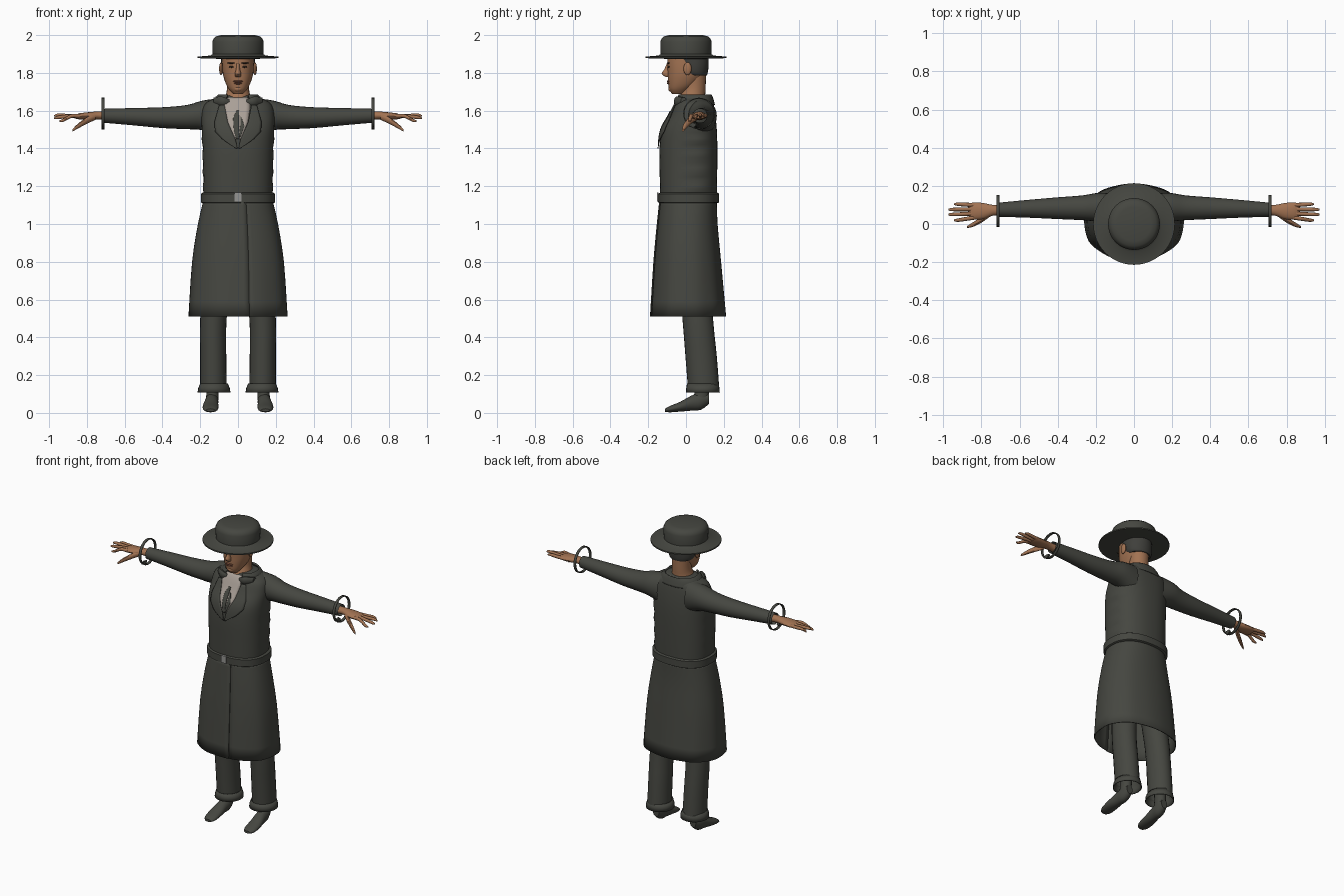
import bpy, bmesh, math
from mathutils import Matrix, Vector

cube = bpy.data.objects.get("Cube")
if cube:
    bpy.data.objects.remove(cube, do_unlink=True)


def material(name, rgb):
    m = bpy.data.materials.new(name)
    m.use_nodes = True
    m.diffuse_color = (*rgb, 1)
    m.node_tree.nodes["Principled BSDF"].inputs["Base Color"].default_value = (*rgb, 1)
    return m


COAT = material("charcoal cloth", (0.060, 0.062, 0.052))
SKIN = material("brown skin", (0.36, 0.17, 0.085))
SHIRT = material("pale shirt", (0.40, 0.35, 0.31))
METAL = material("grey buckle", (0.30, 0.30, 0.29))
HAIR = material("dark hair", (0.050, 0.050, 0.044))
LIPS = material("lip brown", (0.22, 0.085, 0.05))
EYES = material("eye dark", (0.05, 0.03, 0.02))


def finish(name, bm, mat, mirror=False, thick=0, angle=40):
    bmesh.ops.recalc_face_normals(bm, faces=bm.faces)
    me = bpy.data.meshes.new(name)
    bm.to_mesh(me)
    bm.free()
    me.materials.append(mat)
    ob = bpy.data.objects.new(name, me)
    bpy.context.collection.objects.link(ob)
    bpy.ops.object.select_all(action='DESELECT')
    ob.select_set(True)
    bpy.context.view_layer.objects.active = ob
    bpy.ops.object.shade_smooth_by_angle(angle=math.radians(angle))
    if thick:
        ob.modifiers.new("thickness", 'SOLIDIFY').thickness = thick
    if mirror:
        ob.modifiers.new("mirror", 'MIRROR')
    return ob


def refine(rings, steps):
    """Catmull-Rom interpolation of a list of cross-sections."""
    if steps < 2:
        return [tuple(r) for r in rings]
    out = []
    for i in range(len(rings) - 1):
        p0, p1 = rings[max(i - 1, 0)], rings[i]
        p2, p3 = rings[i + 1], rings[min(i + 2, len(rings) - 1)]
        for k in range(steps):
            t = k / steps
            out.append(tuple(
                b + .5 * t * (c - a + t * (2*a - 5*b + 4*c - d + t * (3*(b - c) + d - a)))
                for a, b, c, d in zip(p0, p1, p2, p3)))
    return out + [tuple(rings[-1])]


def power(v, n):
    return math.copysign(abs(v) ** (2 / n), v)


def loft(name, rings, mat, axis='z', seg=32, n=2.0, steps=3, caps=True,
         arc=None, warp=None, **kw):
    """Skin oval sections (position, centre a, centre b, radius a, radius b)."""
    bm = bmesh.new()
    rows = []
    for t, a, b, ra, rb in refine(rings, steps):
        row = []
        for i in range(seg + 1 if arc else seg):
            u = i / seg
            ang = arc[0] + (arc[1] - arc[0]) * u if arc else 2 * math.pi * u
            f = warp(u, ang, t) if warp else 1
            p = a + f * ra * power(math.cos(ang), n)
            q = b + f * rb * power(math.sin(ang), n)
            row.append(bm.verts.new({'z': (p, q, t), 'x': (t, p, q), 'y': (p, t, q)}[axis]))
        rows.append(row)
    for lo, hi in zip(rows, rows[1:]):
        for i in range(seg):
            j = (i + 1) % len(lo)
            bm.faces.new((lo[i], lo[j], hi[j], hi[i]))
    if caps:
        bm.faces.new(rows[0])
        bm.faces.new(rows[-1])
    return finish(name, bm, mat, **kw)


def blob(name, loc, size, mat, mirror=False):
    bm = bmesh.new()
    m = Matrix.Translation(loc) @ Matrix.Diagonal((*size, 1))
    bmesh.ops.create_uvsphere(bm, u_segments=16, v_segments=10, radius=1, matrix=m)
    return finish(name, bm, mat, mirror)


# Coat body, with creases along the flanks
TORSO_N = 2.4
TORSO = [(1.14, 0, .013, .183, .150), (1.25, 0, .013, .185, .152), (1.40, 0, .013, .188, .153),
         (1.50, 0, .018, .192, .145), (1.58, 0, .035, .192, .120), (1.635, 0, .043, .175, .102),
         (1.665, 0, .046, .125, .086), (1.68, 0, .045, .085, .066)]


def creases(u, ang, t):
    side = max(0, math.cos(ang * 2 - .6) ** 3) if math.sin(ang) > -.2 else 0
    return 1 + .025 * side * math.sin(t * 75) * (t < 1.48)


loft("coat_body", TORSO, COAT, n=TORSO_N, seg=48, steps=6, warp=creases)


def drape(name, rows, mat, lift, mirror=False):
    """Thin panel laid on the coat front; rows are (height, left x, right x)."""
    sections = refine(TORSO, 8)
    bm = bmesh.new()
    grid = []
    for k in range(len(rows) - 1):
        for s in range(7 if k == len(rows) - 2 else 6):
            z, x0, x1 = (a + (b - a) * s / 6 for a, b in zip(rows[k], rows[k + 1]))
            line = []
            i = max(j for j in range(len(sections) - 1) if sections[j][0] <= z)
            lo, hi = sections[i], sections[i + 1]
            f = (z - lo[0]) / (hi[0] - lo[0])
            _, _, cy, rx, ry = (a + (b - a) * f for a, b in zip(lo, hi))
            for c in range(7):
                x = x0 + (x1 - x0) * c / 6
                y = cy - ry * max(0, 1 - abs(x / rx) ** TORSO_N) ** (1 / TORSO_N)
                line.append(bm.verts.new((x, y - lift, z)))
            grid.append(line)
    for a, b in zip(grid, grid[1:]):
        for c in range(6):
            bm.faces.new((a[c], a[c + 1], b[c + 1], b[c]))
    finish(name, bm, mat, mirror, thick=.004)


drape("shirt_front", [(1.67, -.055, .055), (1.62, -.078, .065), (1.54, -.058, .052),
                      (1.45, -.018, .015)], SHIRT, .005)
drape("necktie", [(1.60, -.008, .006), (1.56, -.026, .004), (1.50, -.022, .004),
                  (1.45, -.010, .008)], COAT, .010)
drape("tie_tail", [(1.57, .012, .016), (1.52, .012, .034), (1.46, .004, .014)], COAT, .010)
drape("lapels", [(1.63, .072, .10), (1.54, .054, .125), (1.49, .032, .122),
                 (1.45, .014, .085), (1.40, .002, .012)], COAT, .010, True)

# Turned-up collar, open at the throat
loft("collar", [(1.63, 0, .046, .135, .108), (1.665, 0, .044, .125, .100),
                (1.685, 0, .044, .105, .092)], COAT, n=2.3, caps=False,
     arc=(math.radians(-62), math.radians(242)), thick=.01)
loft("collar_flaps", [(.045, -.047, 1.645, .008, .014), (.085, -.048, 1.65, .016, .026),
                      (.13, -.012, 1.65, .016, .020)], COAT, axis='x', seg=10, mirror=True)

# Skirt of the coat, wrapped so its front edge overlaps
start = -math.pi / 2 + .18


def overlap(u, ang, t):
    pleat = .012 * math.sin(ang * 9) * (1.14 - t)
    return 1 + .03 * max(0, (u - .85) / .15) + pleat


loft("coat_skirt", [(1.13, 0, .013, .182, .150), (1.0, 0, .008, .212, .159),
                    (.8, 0, .008, .243, .177), (.51, 0, .012, .262, .199)], COAT,
     seg=64, n=2.3, caps=False, arc=(start, start + 2 * math.pi), warp=overlap, thick=.006)

# Belt and buckle
loft("belt", [(1.11, 0, .014, .188, .153), (1.115, 0, .014, .196, .161), (1.16, 0, .014, .196, .161),
              (1.166, 0, .014, .186, .152)], COAT, seg=48, n=2.4, steps=1)
bm = bmesh.new()
bmesh.ops.create_cube(bm, size=1, matrix=Matrix.Translation((0, -.149, 1.142))
                      @ Matrix.Diagonal((.038, .009, .048, 1)))
finish("buckle", bm, METAL)

# Sleeves and loose wrist bands
loft("sleeves", [(.10, .085, 1.565, .075, .10), (.19, .088, 1.575, .075, .078),
                 (.27, .085, 1.566, .065, .064), (.40, .083, 1.563, .057, .055),
                 (.55, .08, 1.568, .047, .046), (.71, .075, 1.573, .037, .037)], COAT,
     axis='x', seg=24, caps=False, mirror=True)
loft("wrist_bands", [(.706, .069, 1.585, .084, .084), (.722, .069, 1.585, .084, .084)], COAT,
     axis='x', seg=28, steps=1, caps=False, thick=.006, mirror=True)
loft("band_tabs", [(.708, .035, 1.528, .022, .012), (.720, .032, 1.524, .022, .012)], COAT,
     axis='x', seg=8, steps=1, mirror=True)

# Hands
loft("palms", [(.68, .073, 1.573, .026, .024), (.74, .072, 1.575, .028, .021),
               (.79, .068, 1.572, .042, .020), (.84, .068, 1.570, .045, .016),
               (.865, .068, 1.568, .038, .009)], SKIN, axis='x', seg=16, mirror=True)
FINGERS = [("index_fingers", .034, .020, 1.545, .945), ("middle_fingers", .056, .050, 1.560, .973),
           ("ring_fingers", .078, .076, 1.572, .973), ("little_fingers", .099, .104, 1.570, .945)]
for name, y0, y1, z1, tip in FINGERS:
    loft(name, [(.835, y0, 1.571, .011, .011), (.88, (y0 + y1) / 2, 1.572, .0105, .0105),
                (tip - .02, y1, z1 + .004, .009, .009), (tip, y1, z1, .004, .004)], SKIN,
         axis='x', seg=10, mirror=True)
loft("thumbs", [(.755, .055, 1.568, .016, .018), (.80, .022, 1.548, .015, .018),
                (.845, -.003, 1.520, .012, .014), (.875, -.016, 1.497, .005, .007)], SKIN,
     axis='x', seg=10, mirror=True)

# Trousers with loose turn-ups
loft("trousers", [(.145, .13, .092, .070, .083), (.3, .131, .080, .069, .083),
                  (.5, .130, .062, .070, .081), (.85, .10, .035, .08, .085)], COAT,
     seg=24, caps=False, mirror=True)
loft("trouser_cuffs", [(.108, .127, .089, .087, .090), (.13, .127, .089, .084, .088),
                       (.155, .127, .089, .074, .084)], COAT, seg=24, steps=1,
     caps=False, thick=.005, mirror=True)

# Feet
loft("feet", [(-.11, .145, .014, .022, .008), (-.085, .145, .020, .038, .017),
              (-.03, .145, .033, .042, .026), (.03, .141, .052, .036, .040),
              (.08, .138, .062, .034, .045), (.122, .136, .078, .022, .030)], COAT,
     axis='y', seg=20, mirror=True)
loft("ankles", [(.06, .137, .075, .032, .045), (.12, .135, .085, .033, .038),
                (.24, .133, .085, .038, .042)], COAT, seg=16, mirror=True)

# Neck and head
loft("neck", [(1.62, 0, .035, .085, .078), (1.67, 0, .032, .068, .070),
              (1.72, 0, .044, .058, .060), (1.80, 0, .044, .062, .062)], SKIN, seg=24)
loft("head", [(1.688, 0, -.042, .026, .032), (1.71, 0, -.035, .046, .053),
              (1.735, 0, -.020, .061, .073), (1.77, 0, -.005, .074, .091),
              (1.80, 0, .004, .081, .101), (1.84, 0, .007, .084, .106),
              (1.88, 0, .008, .084, .106)], SKIN, n=2.2)
loft("nose", [(1.85, 0, -.090, .009, .012), (1.82, 0, -.097, .010, .018),
              (1.795, 0, -.102, .017, .028), (1.779, 0, -.095, .014, .014)], SKIN, seg=14)
blob("upper_lip", (0, -.092, 1.755), (.026, .010, .006), LIPS)
blob("lower_lip", (0, -.091, 1.745), (.022, .010, .006), LIPS)
blob("chin", (0, -.076, 1.715), (.024, .018, .016), SKIN)
blob("eyes", (.034, -.092, 1.832), (.014, .006, .005), EYES, True)
blob("eyebrows", (.036, -.094, 1.852), (.021, .007, .004), EYES, True)
blob("ears", (.090, .008, 1.822), (.010, .021, .034), SKIN, True)
loft("hair", [(1.785, 0, .052, .070, .058), (1.80, 0, .042, .083, .073),
              (1.84, 0, .036, .089, .084), (1.885, 0, .018, .089, .102)], HAIR, seg=32)

# Wide-brimmed flat hat
HAT = [(1.874, .09), (1.878, .214), (1.886, .214), (1.892, .145), (1.900, .134),
       (1.965, .136), (1.982, .129), (1.994, .115), (2.0, .09)]
loft("hat", [(z, 0, 0, r, r) for z, r in HAT], COAT, seg=48, steps=1, angle=50)
